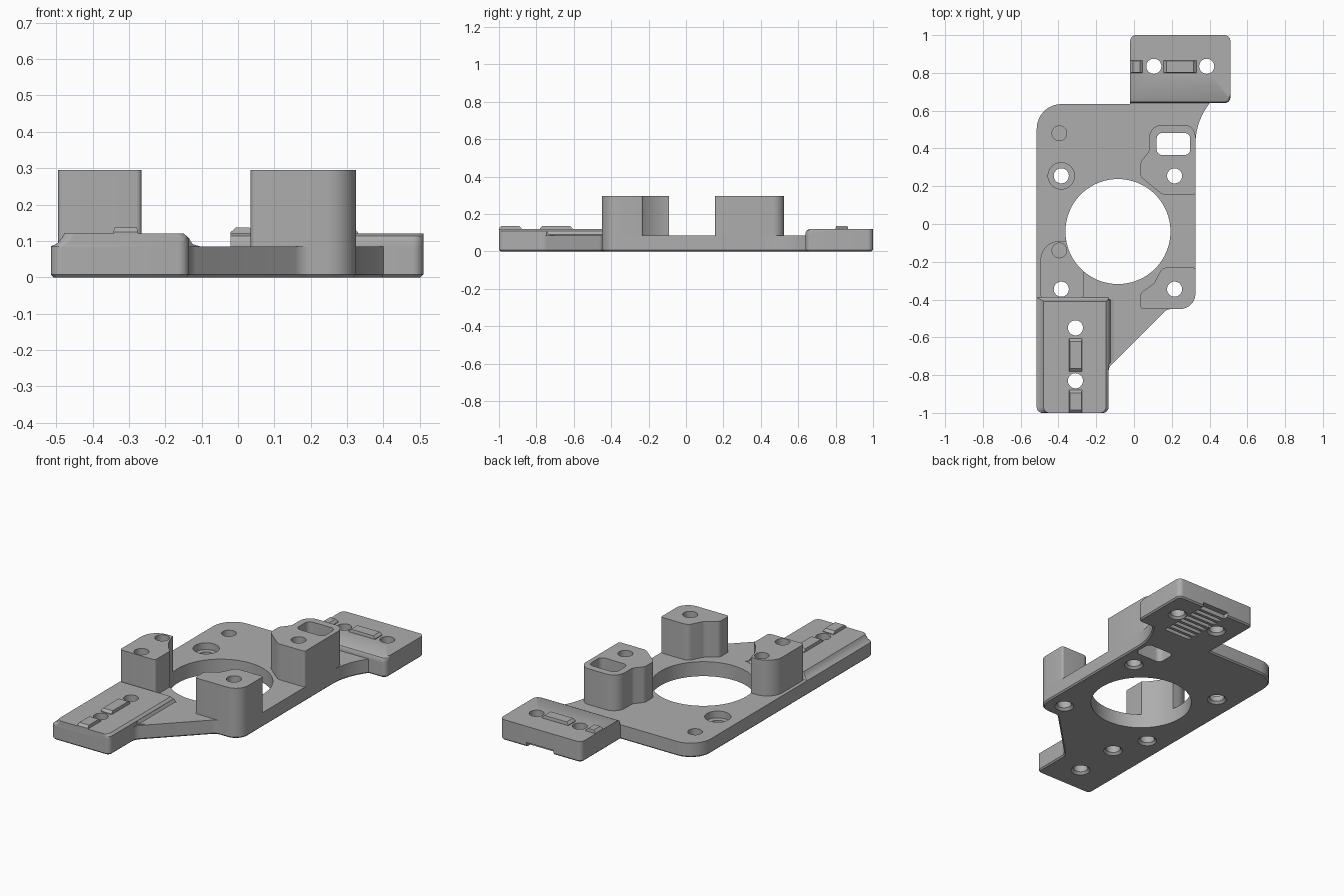
import bpy, bmesh, math
from mathutils import Vector

old = bpy.data.objects.get("Cube")
if old:
    bpy.data.objects.remove(old, do_unlink=True)

grey = bpy.data.materials.new("plain grey")
grey.use_nodes = True
GREY = (0.42, 0.42, 0.42, 1)
grey.diffuse_color = GREY
grey.node_tree.nodes["Principled BSDF"].inputs["Base Color"].default_value = GREY

cutters = bpy.data.collections.new("cutters")
bpy.context.scene.collection.children.link(cutters)
parts = []


def rounded(corners, seg=8):
    """Outline from (x, y, radius) corners, each replaced by an arc."""
    pts = []
    for i, (x, y, r) in enumerate(corners):
        p = Vector((x, y))
        a = (Vector(corners[i - 1][:2]) - p).normalized()
        b = (Vector(corners[(i + 1) % len(corners)][:2]) - p).normalized()
        if r == 0:
            pts += [p] * (seg + 1)
            continue
        half = a.angle(b) / 2
        mid = p + (a + b).normalized() * (r / math.sin(half))
        start = p + a * (r / math.tan(half)) - mid
        turn = start.angle_signed(p + b * (r / math.tan(half)) - mid)
        for k in range(seg + 1):
            t = -turn * k / seg
            c, s = math.cos(t), math.sin(t)
            pts.append(mid + Vector((start.x * c - start.y * s, start.x * s + start.y * c)))
    return pts


def loft(name, levels, cutter=False, chamfer=0):
    """Solid through stacked outlines: levels is a list of (points, z)."""
    bm = bmesh.new()
    rings = [[bm.verts.new((p[0], p[1], z)) for p in pts] for pts, z in levels]
    n = len(rings[0])
    bottom = bm.faces.new(rings[0][::-1])
    bm.faces.new(rings[-1])
    for lo, hi in zip(rings, rings[1:]):
        for i in range(n):
            j = (i + 1) % n
            bm.faces.new((lo[i], lo[j], hi[j], hi[i]))
    bmesh.ops.remove_doubles(bm, verts=bm.verts, dist=1e-5)
    if chamfer:
        low = [e for e in bm.edges if all(v.co.z < 1e-4 for v in e.verts)]
        bmesh.ops.bevel(bm, geom=low, offset=chamfer, segments=1, affect='EDGES')
    bmesh.ops.recalc_face_normals(bm, faces=bm.faces)
    me = bpy.data.meshes.new(name)
    bm.to_mesh(me)
    bm.free()
    ob = bpy.data.objects.new(name, me)
    if cutter:
        cutters.objects.link(ob)
        ob.hide_render = True
    else:
        me.materials.append(grey)
        bpy.context.scene.collection.objects.link(ob)
        parts.append(ob)
    return ob


def prism(name, corners, z0, z1, **kw):
    pts = rounded(corners)
    return loft(name, [(pts, z0), (pts, z1)], **kw)


def circle(x, y, r, n=32):
    return [(x + r * math.cos(math.tau * i / n), y + r * math.sin(math.tau * i / n)) for i in range(n)]


def rect(x0, x1, y0, y1, r=0):
    return [(x0, y0, r), (x1, y0, r), (x1, y1, r), (x0, y1, r)]


PLATE, MOUNT, POST = 0.085, 0.12, 0.295

# Base plate, including the footprint of both mounts
prism("base_plate", [
    (-0.515, -1, 0.03), (-0.135, -1, 0.03), (-0.135, -0.76, 0.06), (0.175, -0.45, 0.06),
    (0.325, -0.45, 0.08), (0.325, 0.53, 0.35), (0.4, 0.64, 0), (0.51, 0.64, 0.03),
    (0.51, 1, 0.03), (-0.02, 1, 0.03), (-0.02, 0.635, 0), (-0.515, 0.635, 0.13)],
    0, PLATE, chamfer=0.008)

# Raised front mount with a coved left side and softened right edge
loft("front_mount", [
    (rounded([(-0.515 + l, -1, 0.03), (-0.135 - r, -1, 0.03),
              (-0.135 - r, -0.39 - b, 0), (-0.515 + l, -0.39 - b, 0)]), z)
    for l, r, b, z in [(0, 0, 0, PLATE), (0.018, 0, 0.008, 0.093), (0.03, 0, 0.015, 0.108),
                       (0.037, 0.014, 0.02, MOUNT)]])

# Cove between front mount and plate
loft("mount_cove", [
    ([(-0.14, -0.75), (-0.14 + w, -0.75 + w), (-0.14 + w, -0.40), (-0.14, -0.40)], z)
    for w, z in [(0.035, PLATE), (0.015, 0.091), (0.006, 0.106)]])

# Raised rear mount with a softened front edge
loft("rear_mount", [
    (rounded([(-0.02, 0.64 + f, 0), (0.51, 0.64 + f, 0.03), (0.51, 1, 0.03), (-0.02, 1, 0.03)]), z)
    for f, z in [(0, PLATE), (0, 0.1), (0.006, 0.113), (0.02, MOUNT)]])

# Three standoff posts
prism("left_front_post", [
    (-0.495, -0.39, 0.015), (-0.265, -0.39, 0.015), (-0.265, -0.09, 0), (-0.495, -0.09, 0.1)],
    PLATE, POST)
prism("right_front_post", [
    (0.035, -0.45, 0.015), (0.325, -0.45, 0.08), (0.325, -0.23, 0.012), (0.15, -0.23, 0.04),
    (0.105, -0.315, 0.03), (0.035, -0.365, 0.03)], PLATE, POST)
prism("rear_post", [
    (0.325, 0.155, 0.012), (0.325, 0.525, 0.06), (0.08, 0.525, 0.07), (0.08, 0.385, 0.04),
    (0.035, 0.33, 0.04), (0.035, 0.25, 0.03), (0.15, 0.155, 0.05)], PLATE, POST)


# Locating ribs with sloped ends
def rib(name, x0, x1, y0, y1, along_x):
    dx, dy = (0.014, 0.003) if along_x else (0.003, 0.014)
    top = [(x0 + dx, y0 + dy), (x1 - dx, y0 + dy), (x1 - dx, y1 - dy), (x0 + dx, y1 - dy)]
    low = [(x0, y0), (x1, y0), (x1, y1), (x0, y1)]
    loft(name, [(low, MOUNT - 0.002), (low, MOUNT + 0.004), (top, 0.137)])


rib("rear_rib_long", 0.157, 0.33, 0.8, 0.866, True)
rib("rear_rib_short", -0.02, 0.045, 0.8, 0.866, True)
rib("front_rib_long", -0.343, -0.275, -0.78, -0.607, False)
rib("front_rib_short", -0.343, -0.275, -1, -0.88, False)

# Large central bore
bore = circle(-0.085, -0.04, 0.278, 96)
loft("bore_cutter", [(bore, -0.1), (bore, 0.5)], cutter=True)

# Screw holes with a countersunk underside
for x, y in [(-0.385, 0.255), (0.215, 0.255), (0.215, -0.345), (-0.385, -0.345),
             (-0.31, -0.55), (-0.31, -0.83), (0.105, 0.835), (0.385, 0.835)]:
    loft("hole_cutter", [(circle(x, y, r), z) for r, z in
                         [(0.053, -0.01), (0.053, 0), (0.04, 0.013), (0.04, 0.5)]], cutter=True)

# Blind holes and counterbore
for x, y, r, z in [(-0.395, 0.48, 0.039, 0.03), (-0.395, -0.14, 0.039, 0.2), (-0.385, 0.255, 0.07, 0.045)]:
    loft("blind_cutter", [(circle(x, y, r), z), (circle(x, y, r), 0.5)], cutter=True)

# Slot through the rear post
prism("slot_cutter", rect(0.12, 0.297, 0.365, 0.482, 0.03), -0.1, 0.5, cutter=True)

# Belt grooves under the rear mount, the last one open at the back
for i in range(8):
    y = 0.665 + i * 0.043
    end = y + 0.024 if i < 7 else 1.05
    prism("groove_cutter", rect(0.16, 0.335, y, end), -0.1, 0.025, cutter=True)

# Cut all parts and shade
bpy.context.view_layer.update()
for ob in parts:
    bpy.ops.object.select_all(action='DESELECT')
    ob.select_set(True)
    bpy.context.view_layer.objects.active = ob
    if "rib" not in ob.name and "cove" not in ob.name:
        mod = ob.modifiers.new("cuts", 'BOOLEAN')
        mod.operation = 'DIFFERENCE'
        mod.operand_type = 'COLLECTION'
        mod.collection = cutters
        mod.solver = 'EXACT'
        bpy.ops.object.modifier_apply(modifier=mod.name)
    bpy.ops.object.shade_smooth_by_angle(angle=math.radians(30))
for ob in list(cutters.objects):
    bpy.data.objects.remove(ob, do_unlink=True)
bpy.data.collections.remove(cutters)
